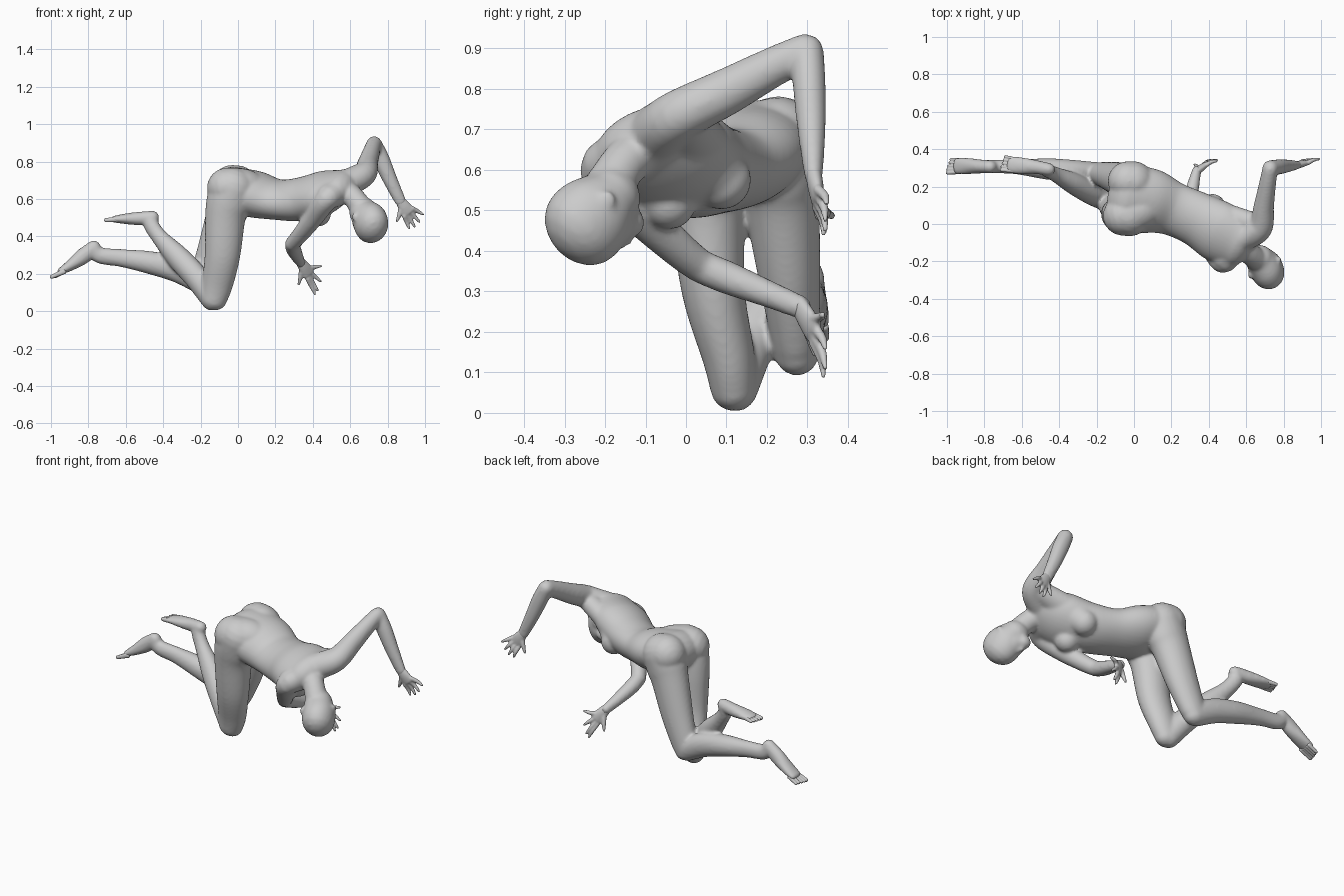
import bpy, bmesh
from math import sin, cos, pi
from mathutils import Vector, Matrix

SEG = 36


def spline(p, t):
    # Catmull-Rom through a list of vectors
    i = min(int(t), len(p) - 2)
    u = t - i
    a, b, c, d = p[max(i - 1, 0)], p[i], p[i + 1], p[min(i + 2, len(p) - 1)]
    return 0.5 * (2 * b + (c - a) * u + (2 * a - 5 * b + 4 * c - d) * u * u
                  + (3 * b - a - 3 * c + d) * u ** 3)


def loft(bm, pts, side0, side1=None, steps=6):
    """Rounded tube; pts are (x, y, z, half width along side, half depth)."""
    p = [Vector(q[:3]) for q in pts]
    r = [Vector((q[3], q[-1], 0)) for q in pts]
    s0, s1 = Vector(side0), Vector(side1 or side0)
    n = (len(p) - 1) * steps
    frames = []
    for k in range(n + 1):
        t = k / steps
        c = spline(p, t)
        tan = (spline(p, min(t + .05, len(p) - 1)) - spline(p, max(t - .05, 0))).normalized()
        s = s0.lerp(s1, k / n)
        s = (s - tan * s.dot(tan)).normalized()
        frames.append((c, tan, s, tan.cross(s), spline(r, t)))

    def cap(f, sign, angles):
        c, tan, s, d, q = f
        return [(c + tan * sign * min(q.x, q.y) * sin(a), tan, s, d, q * cos(a)) for a in angles]
    ang = [.35, .7, 1.05, 1.35, 1.5]
    frames = cap(frames[0], -1, ang[::-1]) + frames + cap(frames[-1], 1, ang)
    rings = []
    for c, tan, s, d, q in frames:
        rings.append([bm.verts.new(c + s * q.x * cos(2 * pi * j / SEG) + d * q.y * sin(2 * pi * j / SEG))
                      for j in range(SEG)])
    for a, b in zip(rings, rings[1:]):
        for j in range(SEG):
            k = (j + 1) % SEG
            bm.faces.new((a[j], a[k], b[k], b[j]))
    bm.faces.new(rings[0][::-1])
    bm.faces.new(rings[-1])


def ball(bm, c, r):
    m = Matrix.Translation(c) @ Matrix.Diagonal((*r, 1))
    bmesh.ops.create_uvsphere(bm, u_segments=32, v_segments=20, radius=1, matrix=m)


def finish(name, bm, voxel, smooth):
    # fuse the overlapping volumes into one smooth skin
    bmesh.ops.recalc_face_normals(bm, faces=bm.faces)
    me = bpy.data.meshes.new(name)
    bm.to_mesh(me)
    bm.free()
    ob = bpy.data.objects.new(name, me)
    bpy.context.collection.objects.link(ob)
    m = ob.modifiers.new("fuse", 'REMESH')
    m.mode, m.voxel_size, m.use_smooth_shade = 'VOXEL', voxel, True
    s = ob.modifiers.new("soften", 'SMOOTH')
    s.factor, s.iterations = 0.5, smooth


body = bmesh.new()
HEAD = (.86, .43, .11)

# torso, from pelvis to neck base, twisting toward the shoulders
loft(body, [(-.03, .14, .66, .178, .112), (.09, .12, .625, .176, .122), (.21, .08, .597, .147, .104),
            (.34, .025, .6, .15, .114), (.46, -.045, .632, .168, .114), (.55, -.1, .665, .142, .085)],
     (.05, 1, .15), (.62, .68, .45))
# shoulder girdle
loft(body, [(.48, -.185, .615, .062, .064), (.56, -.1, .68, .062, .066), (.66, -.025, .733, .06, .06)],
     (1, -.5, .1))
# chest muscle running to each arm
loft(body, [(.4, .05, .62, .09, .075), (.53, .02, .67, .08, .064), (.65, .0, .72, .06, .055)], (.3, .8, .4))
loft(body, [(.4, -.09, .56, .07, .07), (.45, -.16, .58, .06, .06)], (.8, 0, .5))
# buttocks, tapering into the lower back
for y0, y1, x, z in ((.1, .045, -.068, .66), (.15, .228, -.042, .675)):
    loft(body, [(.12, y0, .64, .08, .07), (.04, (y0 + y1) / 2, .668, .1, .092), (x + .01, y1, z, .108, .108)],
         (0, 1, 0))
# breasts
loft(body, [(.44, .03, .64, .105, .095), (.43, .06, .605, .09, .088), (.42, .09, .573, .07, .073)], (1, 0, 0))
loft(body, [(.42, -.06, .59, .09, .085), (.425, -.055, .55, .082, .079), (.43, -.042, .52, .067, .067)], (1, 0, 0))

# neck and head
loft(body, [(.54, -.09, .67, .07, .064), (.615, -.155, .612, .059, .058), (.675, -.205, .53, .064, .064)], HEAD)
loft(body, [(.672, -.19, .53, .078, .078), (.7, -.225, .492, .09, .103), (.714, -.252, .463, .09, .108)], HEAD)
loft(body, [(.7, -.22, .475, .084, .095), (.668, -.17, .473, .064, .07), (.65, -.14, .47, .04, .038)], HEAD)
# nose and ears
loft(body, [(.675, -.16, .42, .014, .014), (.662, -.145, .425, .013, .013)], HEAD)
ball(body, (.776, -.195, .525), (.012, .022, .024))
ball(body, (.622, -.272, .505), (.012, .022, .024))

# near leg: hip to knee, then shin to heel
loft(body, [(-.025, .042, .66, .108, .12), (-.05, .045, .585, .103, .12), (-.068, .052, .5, .094, .108),
            (-.083, .068, .3, .078, .095), (-.112, .105, .14, .065, .083),
            (-.13, .117, .062, .057, .07)], (0, 1, 0))
loft(body, [(-.135, .12, .062, .057, .062), (-.22, .16, .178, .061, .066), (-.32, .215, .288, .058, .063),
            (-.42, .265, .397, .04, .044), (-.465, .287, .465, .036, .042), (-.462, .293, .5, .036, .034)],
     (.4, .9, 0))
# far leg: hip to knee, then shin to heel
loft(body, [(-.005, .226, .67, .11, .115), (-.035, .23, .59, .104, .117), (-.062, .237, .52, .094, .107),
            (-.12, .255, .34, .077, .094), (-.178, .27, .19, .061, .077), (-.193, .274, .148, .055, .066)],
     (0, 1, 0))
loft(body, [(-.198, .274, .158, .056, .066), (-.32, .285, .22, .057, .068), (-.46, .294, .258, .057, .062),
            (-.62, .305, .284, .04, .048), (-.735, .308, .298, .036, .044), (-.77, .307, .33, .035, .04)],
     (0, 1, 0))

# raised arm
loft(body, [(.6, -.07, .69, .07, .07), (.675, -.02, .733, .066, .064), (.695, .1, .793, .054, .058),
            (.715, .22, .857, .045, .049), (.728, .295, .892, .042, .045)], (1, 0, 0))
loft(body, [(.728, .299, .894, .041, .042), (.765, .304, .815, .041, .045), (.815, .31, .7, .035, .039),
            (.87, .315, .585, .023, .031)], (0, 1, 0))
# lowered arm
loft(body, [(.53, -.13, .63, .07, .07), (.475, -.195, .6, .062, .068), (.405, -.12, .5, .052, .054),
            (.33, -.02, .406, .044, .046), (.292, .035, .362, .04, .042)], (1, 0, -.8))
loft(body, [(.292, .035, .362, .039, .041), (.296, .1, .335, .041, .041), (.315, .2, .295, .034, .034),
            (.335, .285, .26, .025, .029)], (1, 0, 0))
# feet, fused with the legs
feet = [("near_toes", (-.71, .325, .487),
         [(-.455, .292, .503, .034, .034), (-.53, .305, .496, .038, .036),
          (-.61, .312, .494, .046, .027), (-.665, .317, .492, .045, .017)]),
        ("far_toes", (-1.0, .31, .184),
         [(-.768, .306, .343, .034, .038), (-.83, .308, .293, .038, .043),
          (-.9, .31, .243, .045, .029), (-.95, .311, .213, .045, .018)])]
for name, tip, foot in feet:
    loft(body, foot, (0, 1, 0))
finish("body", body, .0085, 9)

# toes
for name, tip, foot in feet:
    bm = bmesh.new()
    base, tip = Vector(foot[-1][:3]), Vector(tip)
    for k in range(5):
        off = Vector((.006 * abs(k - 3.5), .036 - .018 * k, 0))
        r = .012 if k == 4 else .0095
        loft(bm, [(*(base + Vector((.02, off.y * .9, 0))), r, r + .003),
                  (*(tip + off), r - .002, r - .001)], (0, 1, 0), steps=3)
    finish(name, bm, .004, 2)


def hand(name, wrist, knuckles, tips, thumb):
    bm = bmesh.new()
    w, kn = Vector(wrist), Vector(knuckles)
    across = (Vector(tips[0]) - Vector(tips[-1])).normalized()
    mid = w.lerp(kn, .55)
    loft(bm, [(*w, .027, .02), (*mid, .034, .019), (*kn, .038, .015)], across)
    # fingers
    for k, tip in enumerate(tips):
        b = kn + across * (.03 - .02 * k)
        m = b.lerp(Vector(tip), .5) + Vector((0, .006, 0))
        loft(bm, [(*b, .0125, .0125), (*m, .011, .011), (*tip, .0065, .0065)], across, steps=4)
    # thumb
    m = w.lerp(kn, .35) * .45 + Vector(thumb) * .55
    loft(bm, [(*w.lerp(kn, .25), .018, .016), (*m, .013, .013), (*thumb, .007, .007)], across, steps=4)
    finish(name, bm, .0055, 2)


hand("raised_hand", (.868, .315, .59), (.91, .325, .53),
     [(.99, .347, .518), (.97, .344, .478), (.945, .344, .452), (.915, .34, .443)], (.85, .325, .482))
hand("lowered_hand", (.333, .28, .265), (.378, .315, .203),
     [(.445, .338, .242), (.442, .344, .16), (.426, .344, .112), (.412, .34, .092)], (.325, .318, .145))
